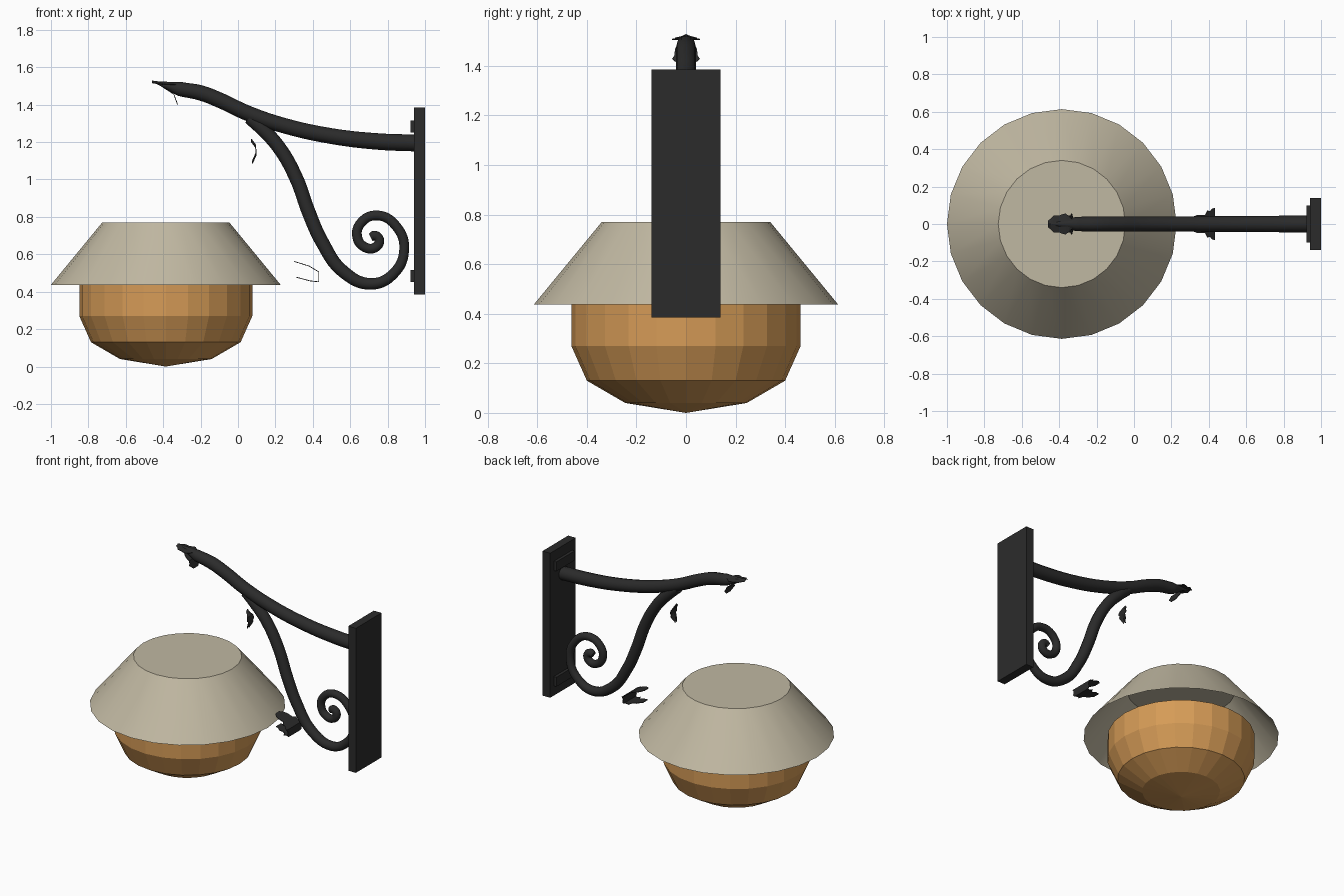
import bpy, bmesh, math, random
from mathutils import Vector

if "Cube" in bpy.data.objects:
    bpy.data.objects.remove(bpy.data.objects["Cube"])
random.seed(4)


def material(name, rgb):
    m = bpy.data.materials.new(name)
    m.diffuse_color = (*rgb, 1)
    m.use_nodes = True
    m.node_tree.nodes["Principled BSDF"].inputs["Base Color"].default_value = m.diffuse_color
    return m


IRON = material("black iron", (0.024, 0.024, 0.024))
SHADE = material("cream shade", (0.53, 0.48, 0.36))
GLASS = material("amber glass", (0.67, 0.33, 0.095))
LAMP_X = -0.386


def add_mesh(name, bm, mat, smooth=False):
    me = bpy.data.meshes.new(name)
    bm.to_mesh(me)
    bm.free()
    me.materials.append(mat)
    ob = bpy.data.objects.new(name, me)
    bpy.context.collection.objects.link(ob)
    if smooth:
        bpy.ops.object.select_all(action='DESELECT')
        ob.select_set(True)
        bpy.context.view_layer.objects.active = ob
        bpy.ops.object.shade_smooth_by_angle(angle=math.radians(30))
    return ob


def box(name, lo, hi, mat):
    bm = bmesh.new()
    bmesh.ops.create_cube(bm, size=1)
    for v in bm.verts:
        v.co = Vector([(lo[i] + hi[i]) / 2 + v.co[i] * (hi[i] - lo[i]) for i in range(3)])
    return add_mesh(name, bm, mat)


def lathe(name, profile, mat, sides=24, smooth=False):
    """Revolve (radius, z) points around the lamp axis; radius 0 makes a pole."""
    bm = bmesh.new()
    rings = []
    for r, z in profile:
        n = sides if r else 1
        rings.append([bm.verts.new((LAMP_X + r * math.cos(2 * math.pi * i / sides),
                                    r * math.sin(2 * math.pi * i / sides), z)) for i in range(n)])
    for a, b in zip(rings, rings[1:]):
        for i in range(sides):
            j = (i + 1) % sides
            vs = [a[i % len(a)], a[j % len(a)], b[j % len(b)], b[i % len(b)]]
            bm.faces.new(list(dict.fromkeys(vs)))
    bmesh.ops.recalc_face_normals(bm, faces=bm.faces)
    return add_mesh(name, bm, mat, smooth)


def tube(name, pts, mat):
    """Smooth round bar through (x, z, radius) points."""
    cu = bpy.data.curves.new(name, 'CURVE')
    cu.dimensions = '3D'
    cu.bevel_depth = 1
    cu.bevel_resolution = 4
    cu.resolution_u = 8
    cu.use_fill_caps = True
    sp = cu.splines.new('BEZIER')
    sp.bezier_points.add(len(pts) - 1)
    for p, (x, z, r) in zip(sp.bezier_points, pts):
        p.co = (x, 0, z)
        p.radius = r
        p.handle_left_type = p.handle_right_type = 'AUTO'
    ob = bpy.data.objects.new(name, cu)
    bpy.context.collection.objects.link(ob)
    bpy.ops.object.select_all(action='DESELECT')
    ob.select_set(True)
    bpy.context.view_layer.objects.active = ob
    bpy.ops.object.convert(target='MESH')
    ob = bpy.context.view_layer.objects.active
    ob.data.materials.clear()
    ob.data.materials.append(mat)
    bpy.ops.object.shade_smooth_by_angle(angle=math.radians(50))


def leaf(name, path, width, mat, curl=0.0):
    """Ragged sheet following an (x, z) path, spread along y."""
    bm = bmesh.new()
    rows = []
    steps = 4 * (len(path) - 1)
    for i in range(steps + 1):
        k = min(i // 4, len(path) - 2)
        f = i / 4 - k
        x = path[k][0] * (1 - f) + path[k + 1][0] * f
        z = path[k][1] * (1 - f) + path[k + 1][1] * f
        w = width * (0.35 + 0.65 * math.sin(math.pi * i / steps)) * random.uniform(0.65, 1.1)
        rows.append([bm.verts.new((x, s * w, z - curl * abs(s))) for s in (-1, -0.5, 0, 0.5, 1)])
    for a, b in zip(rows, rows[1:]):
        for j in range(4):
            bm.faces.new((a[j], a[j + 1], b[j + 1], b[j]))
    ob = add_mesh(name, bm, mat)
    m = ob.modifiers.new("thickness", 'SOLIDIFY')
    m.thickness = 0.004


# Lamp: open-bottomed shade and faceted glass bowl
lathe("lamp_shade", [(0, 0.77), (0.34, 0.77), (0.614, 0.437)], SHADE, smooth=True)
lathe("glass_bowl", [(0, 0.437), (0.4625, 0.437), (0.4625, 0.27), (0.40, 0.13),
                     (0.245, 0.04), (0, 0.0)], GLASS)

# Wall plate with two raised strips
box("wall_plate", (0.942, -0.14, 0.385), (1.0, 0.14, 1.385), IRON)
for label, z in (("upper", 1.25), ("lower", 0.452)):
    box(label + "_strip", (0.922, -0.10, z), (0.945, 0.10, z + 0.065), IRON)

# Main arm
tube("arm", [(0.95, 1.195, 0.045), (0.75, 1.203, 0.044), (0.5, 1.232, 0.042),
             (0.25, 1.287, 0.041), (0.05, 1.355, 0.041), (-0.1, 1.425, 0.041),
             (-0.2, 1.463, 0.041), (-0.31, 1.484, 0.038), (-0.38, 1.503, 0.02),
             (-0.44, 1.52, 0.006)], IRON)

# Scroll brace under the arm
tube("scroll_brace", [(0.06, 1.33, 0.034), (0.13, 1.27, 0.037), (0.22, 1.17, 0.037),
                      (0.31, 1.01, 0.037), (0.38, 0.82, 0.037), (0.45, 0.665, 0.036),
                      (0.56, 0.51, 0.034), (0.71, 0.442, 0.031), (0.83, 0.495, 0.028),
                      (0.888, 0.62, 0.026), (0.85, 0.745, 0.026), (0.745, 0.808, 0.026),
                      (0.655, 0.765, 0.026), (0.638, 0.69, 0.026), (0.675, 0.64, 0.026),
                      (0.73, 0.635, 0.026), (0.755, 0.675, 0.026), (0.73, 0.70, 0.026),
                      (0.71, 0.69, 0.022)], IRON)

# Ragged leaf scraps: arm tip, under the arm, beside the brace
leaf("tip_leaf", [(-0.46, 1.525), (-0.40, 1.515), (-0.33, 1.515)], 0.065, IRON, 0.01)
leaf("tip_leaf_hanging", [(-0.40, 1.49), (-0.345, 1.455), (-0.325, 1.40)], 0.065, IRON)
leaf("under_leaf", [(0.07, 1.215), (0.092, 1.185), (0.095, 1.145), (0.075, 1.10)], 0.035, IRON, 0.015)
leaf("side_leaf", [(0.30, 0.56), (0.38, 0.535), (0.43, 0.505), (0.43, 0.455),
                   (0.385, 0.46), (0.31, 0.48)], 0.085, IRON)
